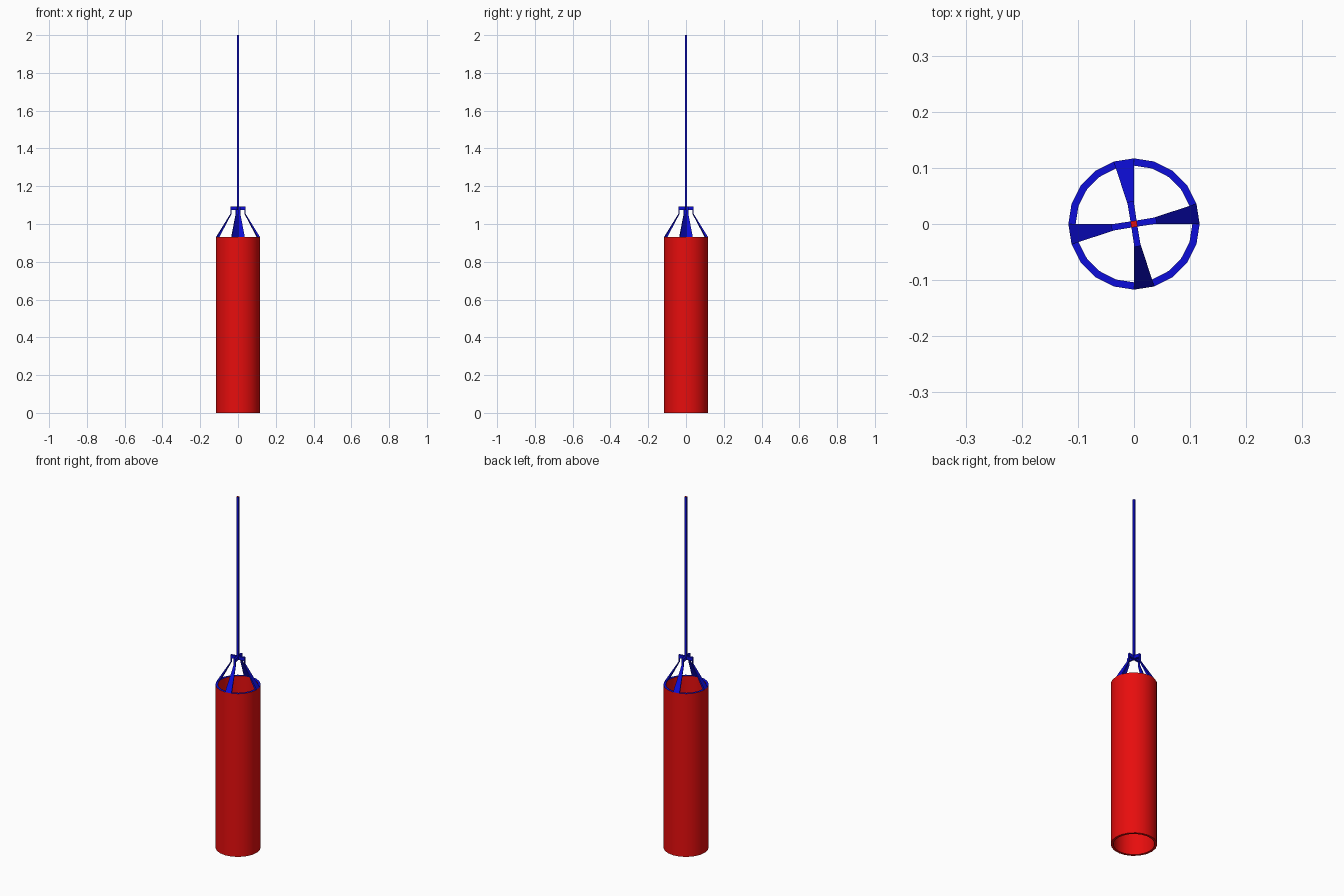
import bpy, bmesh, math
from mathutils import Matrix, Vector

cube = bpy.data.objects.get("Cube")
if cube:
    bpy.data.objects.remove(cube, do_unlink=True)

SIDES = 20
STEP = 2 * math.pi / SIDES
R_OUT, R_IN = 0.117, 0.104
BAG_TOP, HUB_LOW, HUB_TOP, TOP = 0.93, 1.073, 1.092, 2.0


def make_material(name, rgb):
    mat = bpy.data.materials.new(name)
    mat.use_nodes = True
    color = (*rgb, 1)
    mat.diffuse_color = color
    mat.node_tree.nodes["Principled BSDF"].inputs["Base Color"].default_value = color
    return mat


red = make_material("red", (0.8, 0.004, 0.004))
blue = make_material("blue", (0.004, 0.004, 0.7))


def loft(name, sections, mats, cap_start=True, cap_end=True, closed=False):
    """Skin a row of equal-length point loops; faces take the first material."""
    bm = bmesh.new()
    loops = [[bm.verts.new(p) for p in s] for s in sections]
    pairs = list(zip(loops, loops[1:]))
    if closed:
        pairs.append((loops[-1], loops[0]))
    for a, b in pairs:
        for i in range(len(a)):
            j = (i + 1) % len(a)
            bm.faces.new((a[i], a[j], b[j], b[i]))
    if cap_start:
        bm.faces.new(loops[0])
    if cap_end:
        bm.faces.new(loops[-1])
    bmesh.ops.recalc_face_normals(bm, faces=bm.faces)
    mesh = bpy.data.meshes.new(name)
    bm.to_mesh(mesh)
    bm.free()
    for mat in mats:
        mesh.materials.append(mat)
    obj = bpy.data.objects.new(name, mesh)
    bpy.context.collection.objects.link(obj)
    return obj


def paint_top(obj, height):
    """Give upward faces at the given height the second material."""
    for face in obj.data.polygons:
        if face.normal.z > 0.9 and abs(face.center.z - height) < 0.001:
            face.material_index = 1


def polar(r, angle, z):
    return Vector((r * math.cos(angle), r * math.sin(angle), z))


# Open tube with a blue upper rim
def circle(r, z):
    return [polar(r, i * STEP, z) for i in range(SIDES)]


bag = loft("bag_tube",
           [circle(R_OUT, 0), circle(R_OUT, BAG_TOP), circle(R_IN, BAG_TOP), circle(R_IN, 0)],
           [red, blue], cap_start=False, cap_end=False, closed=True)
paint_top(bag, BAG_TOP)
bpy.context.view_layer.objects.active = bag
bag.select_set(True)
bpy.ops.object.shade_smooth_by_angle(angle=math.radians(30))
bag.select_set(False)


# Four tapered straps, each rising from one side of the rim, with an arm to the middle
def wedge(scale, z):
    return [polar(R_OUT * scale, 0, z), polar(R_OUT * scale, STEP, z),
            polar(R_IN * scale, STEP, z), polar(R_IN * scale, 0, z)]


def arm_end(r, half):
    turn = Matrix.Rotation(STEP / 2, 3, "Z")
    return [turn @ Vector((r, y, z)) for y, z in
            ((-half, HUB_LOW), (half, HUB_LOW), (half, HUB_TOP), (-half, HUB_TOP))]


for k, side in enumerate(("left", "back", "right", "front")):
    strap = loft(side + "_strap", [wedge(1, BAG_TOP), wedge(0.35, 1.053), wedge(0.35, HUB_TOP)],
                 [blue], cap_start=False)
    arm = loft(side + "_arm", [arm_end(0.0, 0.0055), arm_end(0.036, 0.0057)], [blue])
    for part in (strap, arm):
        part.data.transform(Matrix.Rotation(k * math.pi / 2, 4, "Z"))

# Square rope with a red tip
def square(z):
    return [polar(0.0078, STEP / 2 + math.pi / 4 + i * math.pi / 2, z) for i in range(4)]


rope = loft("rope", [square(HUB_LOW), square(TOP)], [blue, red])
paint_top(rope, TOP)
